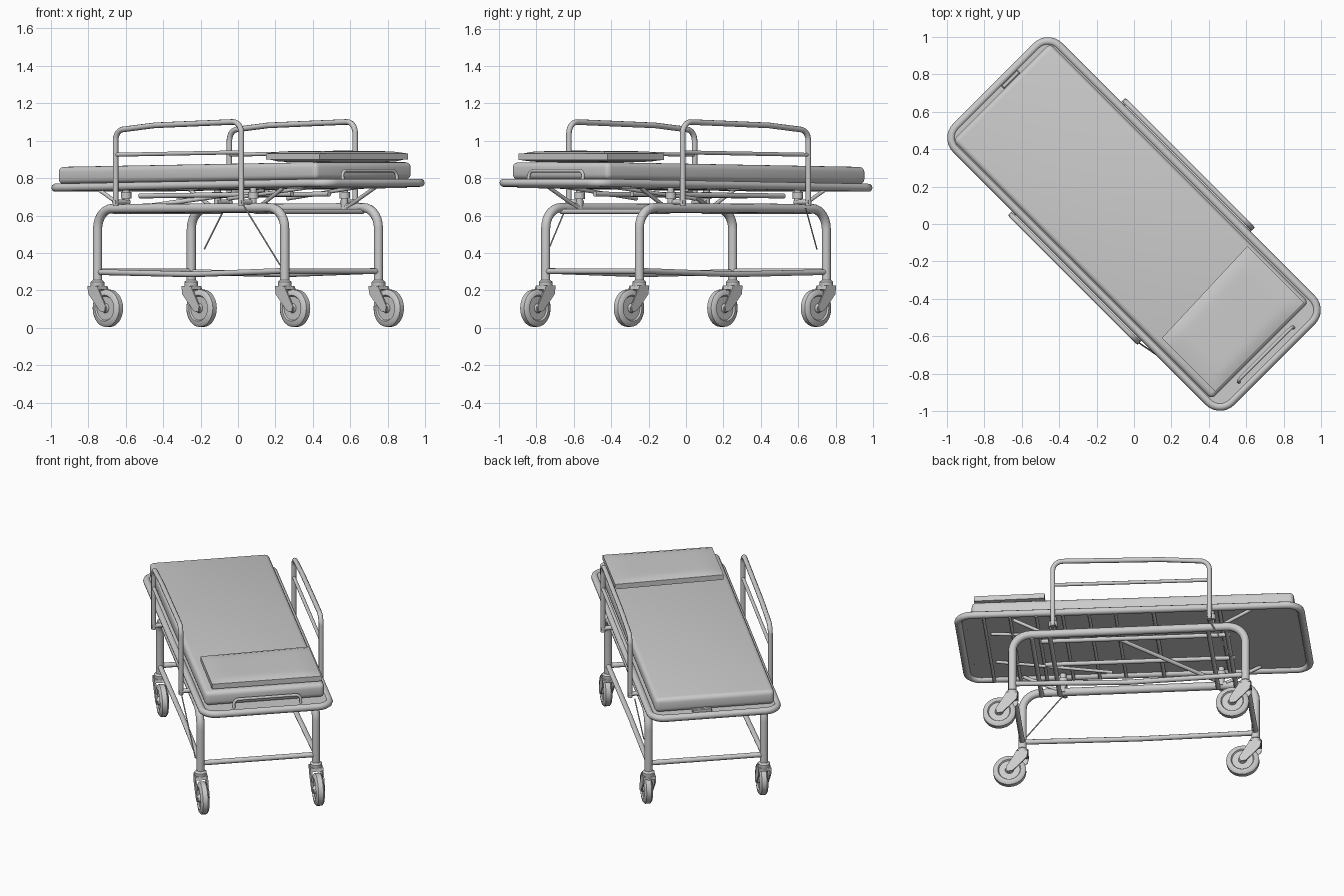
import bpy, bmesh, math
from mathutils import Vector, Matrix

if "Cube" in bpy.data.objects:
    bpy.data.objects.remove(bpy.data.objects["Cube"])

# Local frame: x runs foot -> head, y across; everything is turned 45 degrees at the end
TURN = Matrix.Rotation(math.radians(-45), 4, 'Z')
grey = bpy.data.materials.new("plain grey")
grey.diffuse_color = (0.6, 0.6, 0.6, 1)
grey.use_nodes = True
grey.node_tree.nodes["Principled BSDF"].inputs["Base Color"].default_value = grey.diffuse_color


def lift(u):
    """The bed top rises slightly toward the head."""
    return 0.013 * u


def finish(ob, angle=35):
    ob.data.materials.clear()
    ob.data.materials.append(grey)
    ob.data.transform(TURN)
    bpy.ops.object.select_all(action='DESELECT')
    ob.select_set(True)
    bpy.context.view_layer.objects.active = ob
    bpy.ops.object.shade_smooth_by_angle(angle=math.radians(angle))
    return ob


def from_bm(name, bm, angle=35):
    bmesh.ops.recalc_face_normals(bm, faces=bm.faces[:])
    me = bpy.data.meshes.new(name)
    bm.to_mesh(me)
    bm.free()
    ob = bpy.data.objects.new(name, me)
    bpy.context.collection.objects.link(ob)
    return finish(ob, angle)


def fillet(pts, bend, closed):
    """Round the inner corners of a polyline."""
    pts = [Vector(p) for p in pts]
    n, out = len(pts), []
    for i, p in enumerate(pts):
        if bend == 0 or (not closed and i in (0, n - 1)):
            out.append(p)
            continue
        a, c = pts[i - 1], pts[(i + 1) % n]
        d1, d2 = (a - p).normalized(), (c - p).normalized()
        ang = d1.angle(d2)
        if ang > 2.9:
            out.append(p)
            continue
        t = bend / math.tan(ang / 2)
        centre = p + (d1 + d2).normalized() * bend / math.sin(ang / 2)
        s = (p + d1 * t - centre).normalized()
        e = (p + d2 * t - centre).normalized()
        for k in range(8):
            out.append(centre + s.slerp(e, k / 7).normalized() * bend)
    return out


def tube(name, pts, r, bend=0, closed=False, res=3):
    path = fillet(pts, bend, closed)
    cu = bpy.data.curves.new(name, 'CURVE')
    cu.dimensions = '3D'
    cu.bevel_depth, cu.bevel_resolution, cu.use_fill_caps = r, res, True
    sp = cu.splines.new('POLY')
    sp.points.add(len(path) - 1)
    for q, p in zip(sp.points, path):
        q.co = (*p, 1)
    sp.use_cyclic_u = closed
    tmp = bpy.data.objects.new(name + "_path", cu)
    bpy.context.collection.objects.link(tmp)
    dg = bpy.context.evaluated_depsgraph_get()
    me = bpy.data.meshes.new_from_object(tmp.evaluated_get(dg))
    bpy.data.objects.remove(tmp)
    ob = bpy.data.objects.new(name, me)
    bpy.context.collection.objects.link(ob)
    return finish(ob, 50)


def box(name, lo, hi, bevel=0.0, segs=3):
    bm = bmesh.new()
    bmesh.ops.create_cube(bm, size=1)
    for v in bm.verts:
        v.co = [l + (c + 0.5) * (h - l) for c, l, h in zip(v.co, lo, hi)]
        v.co.z += lift(v.co.x)
    if bevel:
        bmesh.ops.bevel(bm, geom=bm.edges[:], offset=bevel, segments=segs, profile=0.5, affect='EDGES')
    return from_bm(name, bm)


def prism(name, outline, y0, y1):
    """Outline in x,z pushed across y."""
    bm = bmesh.new()
    f = bm.faces.new([bm.verts.new((x, y0, z)) for x, z in outline])
    ex = bmesh.ops.extrude_face_region(bm, geom=[f])["geom"]
    bmesh.ops.translate(bm, verts=[g for g in ex if isinstance(g, bmesh.types.BMVert)], vec=(0, y1 - y0, 0))
    return from_bm(name, bm)


def lathe(name, profile, centre, axis, segs=28):
    """Profile of (radius, distance along axis) revolved."""
    bm = bmesh.new()
    vs = [bm.verts.new((r, 0, h)) for r, h in profile]
    es = [bm.edges.new(p) for p in zip(vs, vs[1:])]
    bmesh.ops.spin(bm, geom=vs + es, cent=(0, 0, 0), axis=(0, 0, 1), angle=math.tau, steps=segs)
    bmesh.ops.remove_doubles(bm, verts=bm.verts[:], dist=1e-4)
    rot = Vector((0, 0, 1)).rotation_difference(Vector(axis)).to_matrix().to_4x4()
    bm.transform(Matrix.Translation(centre) @ rot)
    return from_bm(name, bm, 40)


# Bed frame: rim tube and deck panel
L, W, Z = 1.04, 0.39, 0.762
rim = [(x, y, Z + lift(x)) for x, y in ((-L, -W), (L, -W), (L, W), (-L, W))]
tube("bed_rim", rim, 0.022, 0.085, True)
bm = bmesh.new()
f = bm.faces.new([bm.verts.new(p) for p in fillet(rim, 0.085, True)])
top = bmesh.ops.extrude_face_region(bm, geom=[f])["geom"]
bmesh.ops.translate(bm, verts=[g for g in top if isinstance(g, bmesh.types.BMVert)], vec=(0, 0, 0.014))
from_bm("deck_panel", bm)

# Mattress and pillow
box("mattress", (-1.0, -0.37, 0.78), (0.955, 0.365, 0.873), 0.028, 4)
bm = bmesh.new()
bmesh.ops.create_cube(bm, size=2)
bmesh.ops.subdivide_edges(bm, edges=bm.edges[:], cuts=11, use_grid_fill=True)
for v in bm.verts:
    x, y, z = v.co
    puff = 0.55 + 0.45 * ((1 - x ** 6) * (1 - y ** 6)) ** 0.5
    v.co = (0.732 + 0.208 * x + 0.006 * y * (x - 1), 0.01 + 0.335 * y, 0.915 + 0.03 * z * puff)
from_bm("pillow", bm, 60)

# Head handle and foot latch
hz = Z + lift(1)
tube("head_handle", [(0.995, -0.2, hz), (0.985, -0.2, 0.84), (0.985, 0.21, 0.84), (0.995, 0.21, hz)], 0.009, 0.03)
box("foot_latch", (-1.025, 0.02, 0.77), (-1.0, 0.14, 0.8), 0.005, 1)

# Ribs under the deck, denser at the head half
for i in range(6):
    x = 0.08 + 0.16 * i
    tube("deck_rib", [(x, -W, 0.745 + lift(x)), (x, W, 0.745 + lift(x))], 0.01, res=2)
for x in (-0.55, -0.15):
    tube("foot_rib", [(x, -W, 0.745), (x, W, 0.745)], 0.012, res=2)
for y in (-0.14, 0.14):
    tube("deck_beam", [(-0.6, y, 0.705), (0.55, y, 0.715)], 0.014)
    tube("backrest_stay", [(0.15, y * 1.6, 0.69), (0.85, y * 1.2, 0.765)], 0.01, res=2)
tube("diagonal_stay", [(-0.48, -0.3, 0.64), (0.1, 0.1, 0.74)], 0.013)

A, B = 0.707, 0.354
for s in (-1, 1):
    y = s * B
    # Side leg loop and lower side bar
    tube("leg_loop", [(-A, y, 0.22), (-A, y, 0.637), (A, y, 0.642), (A, y, 0.22)], 0.025, 0.11, res=4)
    tube("lower_side_bar", [(-A, y, 0.298), (0, y * 0.97, 0.286), (A, y, 0.305)], 0.016)

    # Posts and braces between the leg loop and the bed
    for px, e in ((-0.5, -1), (0.46, 1)):
        tube("bed_post", [(px, s * 0.345, 0.63), (px, s * 0.345, 0.76)], 0.019)
        lathe("post_collar", [(0, 0), (0.028, 0), (0.028, 0.035), (0, 0.035)], (px, s * 0.345, 0.69), (0, 0, 1), 16)
        tube("corner_brace", [(px + e * 0.03, s * 0.335, 0.645), (px + e * 0.24, s * 0.345, 0.755)], 0.011, res=2)

    # Hinged side rail
    ry = s * 0.43
    tube("side_rail", [(-0.495, ry, 0.65), (-0.495, ry, 1.055), (-0.2, ry, 1.082), (0.455, ry, 1.102),
                       (0.455, ry, 0.65)], 0.015, 0.06)
    tube("rail_middle_bar", [(-0.495, ry, 0.925), (0.455, ry, 0.938)], 0.011)
    for px in (-0.495, 0.455):
        tube("rail_pivot", [(px, ry + s * 0.012, 0.672), (px, s * 0.33, 0.672)], 0.014)

for e in (-1, 1):
    # Cross tubes joining both sides
    tube("lower_end_bar", [(e * A, -B, 0.302), (e * A, B, 0.302)], 0.016)
    for x in (0.48, 0.59):
        tube("upper_cross_tube", [(e * x, -B, 0.622), (e * x, B, 0.622)], 0.014)

    # Casters trailing toward the head
    for s in (-1, 1):
        x, y, zc = e * A, s * B, 0.105
        lathe("caster_collar", [(0, 0), (0.03, 0), (0.037, 0.012), (0.037, 0.045), (0.026, 0.055), (0, 0.055)],
              (x, y, 0.2), (0, 0, 1), 18)
        ax = x + 0.078
        half = [(0, 0.031), (0.022, 0.031), (0.026, 0.018), (0.064, 0.018), (0.07, 0.027), (0.088, 0.025),
                (0.1, 0.015)]
        lathe("wheel", half + [(r, -h) for r, h in reversed(half)], (ax, y, zc), (0, 1, 0))
        outline = [(x - 0.035, 0.225), (x - 0.03, 0.18), (ax - 0.022, 0.09), (ax + 0.012, 0.085),
                   (ax + 0.02, 0.115), (x + 0.045, 0.205), (x + 0.035, 0.225)]
        for side in (-1, 1):
            prism("caster_fork", outline, y + side * 0.031, y + side * 0.039)
        prism("fork_crown", [(x - 0.035, 0.225), (x - 0.035, 0.205), (x + 0.04, 0.205), (x + 0.035, 0.225)],
              y - 0.039, y + 0.039)

# Loose release cords
for a, b in (((0.02, -0.63, 0.67), (0.225, -0.77, 0.335)), ((-0.07, 0.64, 0.64), (-0.18, 0.70, 0.42))):
    inv = TURN.inverted()
    tube("release_cord", [inv @ Vector(a), inv @ Vector(b)], 0.004, res=1)
